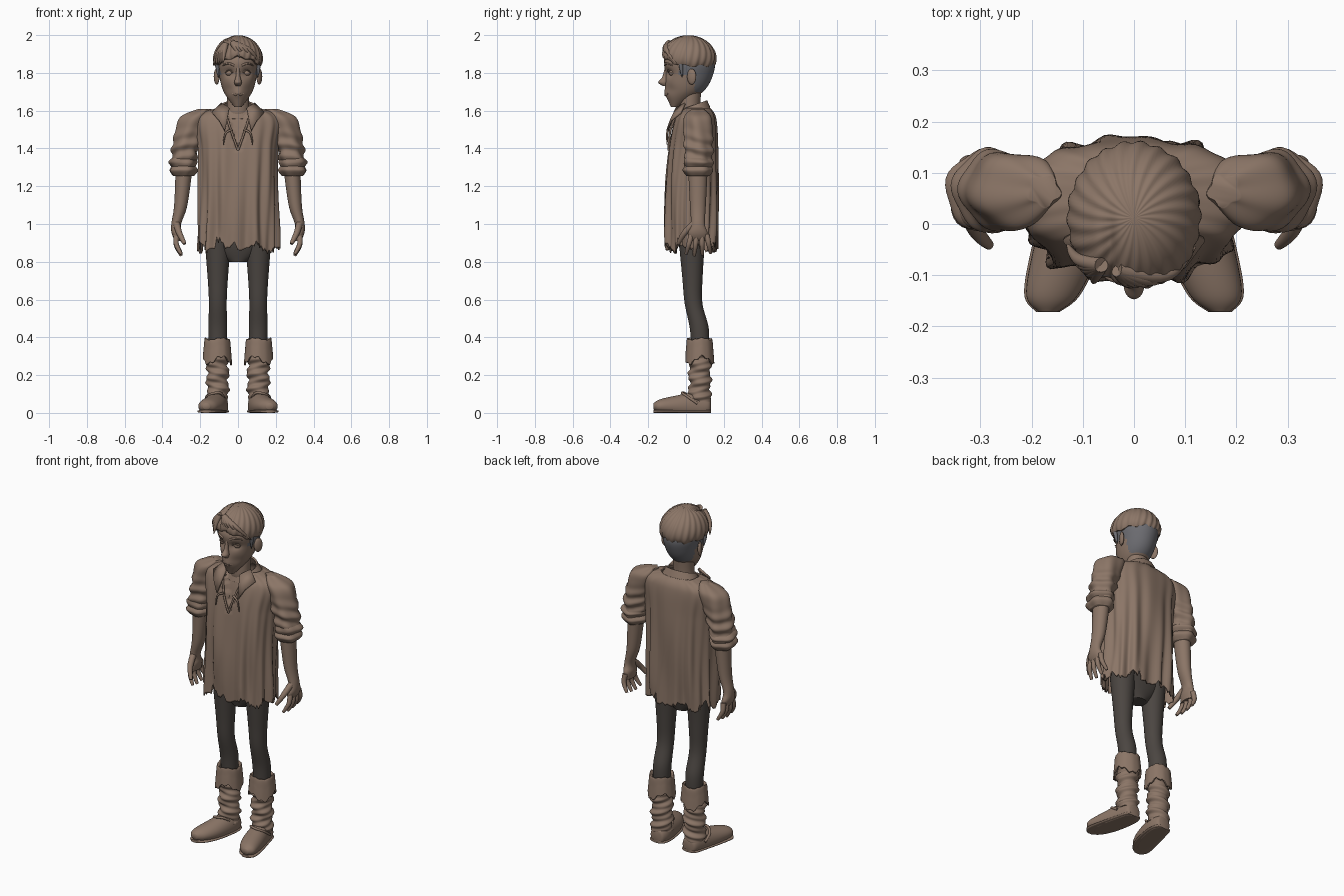
import bpy, bmesh, random
from math import sin, cos, pi, exp, copysign
from mathutils import Vector, Matrix

random.seed(4)
if "Cube" in bpy.data.objects:
    bpy.data.objects.remove(bpy.data.objects["Cube"])


def material(name, red, green, blue):
    mat = bpy.data.materials.new(name)
    mat.use_nodes = True
    mat.diffuse_color = (red, green, blue, 1)
    mat.node_tree.nodes["Principled BSDF"].inputs["Base Color"].default_value = mat.diffuse_color
    return mat


BROWN = material("warm brown", .26, .18, .135)
DARK = material("dark trouser grey", .07, .06, .053)
GREY = material("cropped hair grey", .15, .15, .165)


def finish(name, bm, materials, mirror=False, thick=0):
    mesh = bpy.data.meshes.new(name)
    bm.to_mesh(mesh)
    bm.free()
    for mat in materials:
        mesh.materials.append(mat)
    part = bpy.data.objects.new(name, mesh)
    bpy.context.collection.objects.link(part)
    bpy.ops.object.select_all(action='DESELECT')
    part.select_set(True)
    bpy.context.view_layer.objects.active = part
    bpy.ops.object.shade_smooth_by_angle(angle=1)
    if thick:
        part.modifiers.new("Thickness", 'SOLIDIFY').thickness = thick
    if mirror:
        part.modifiers.new("Mirror", 'MIRROR').use_mirror_merge = False


# Smooth value at t along evenly spaced keys; a single number stays constant
def sample(keys, t):
    if isinstance(keys, (int, float)):
        return keys
    last = len(keys) - 1
    i = min(int(t * last), last - 1)
    f = t * last - i
    before, start, end, after = (keys[max(0, min(last, i + k))] for k in range(-1, 3))
    return (start + f * (end - before) / 2
            + f * f * (before - 2.5 * start + 2 * end - after / 2)
            + f ** 3 * (3 * (start - end) + after - before) / 2)


# Skin over rings along z, or along y when lying; reshape(angle, t, point) sculpts it
def loft(name, materials, along, width, depth=None, x=0, across=0, lying=False, sides=32, rings=30,
         reshape=None, cap=True, square=1, paint=None, **options):
    bm = bmesh.new()
    loops = []
    for step in range(rings + 1):
        t = step / rings
        w = sample(width, t)
        d = w if depth is None else sample(depth, t)
        loop = []
        for j in range(sides):
            a = 2 * pi * j / sides
            u = sample(x, t) + w * copysign(abs(cos(a)) ** square, cos(a))
            v = sample(across, t) + d * copysign(abs(sin(a)) ** square, sin(a))
            h = sample(along, t)
            point = Vector((u, h, v) if lying else (u, v, h))
            loop.append(bm.verts.new(reshape(a, t, point) if reshape else point))
        loops.append(loop)
    for low, high in zip(loops, loops[1:]):
        for j in range(sides):
            bm.faces.new((low[j - 1], low[j], high[j], high[j - 1]))
    if cap:
        bm.faces.new(loops[0])
        bm.faces.new(loops[-1])
    bmesh.ops.recalc_face_normals(bm, faces=bm.faces)
    if paint:
        for face in bm.faces:
            face.material_index = paint(face.calc_center_median())
    finish(name, bm, materials, **options)


# Round strand through points, thinning towards its tip
def strand(name, points, radius, tip=.5, mat=BROWN, **options):
    curve = bpy.data.curves.new(name, 'CURVE')
    curve.dimensions, curve.bevel_depth, curve.use_fill_caps = '3D', radius, True
    path = curve.splines.new('POLY')
    path.points.add(15)
    for i, node in enumerate(path.points):
        t = i / 15
        node.co = [sample(keys, t) for keys in zip(*points)] + [1]
        node.radius = 1 - (1 - tip) * t * t
    holder = bpy.data.objects.new(name, curve)
    mesh = bpy.data.meshes.new_from_object(holder)
    bpy.data.objects.remove(holder)
    bm = bmesh.new()
    bm.from_mesh(mesh)
    bpy.data.meshes.remove(mesh)
    finish(name, bm, [mat], **options)


def ball(name, centre, size, turn=0):
    bm = bmesh.new()
    matrix = Matrix.Translation(centre) @ Matrix.Rotation(turn, 4, 'Z') @ Matrix.Diagonal((*size, 1))
    bmesh.ops.create_uvsphere(bm, u_segments=20, v_segments=12, radius=1, matrix=matrix)
    finish(name, bm, [BROWN], mirror=True)


def bump(distance, reach):
    return exp(-(distance / reach) ** 2)


def outward(a):
    return Vector((cos(a), sin(a), 0))


# Head with eye sockets, hollow cheeks and a cropped grey nape
def face_shape(a, t, p):
    if sin(a) < 0:
        p.y += .016 * bump(abs(p.x) - .045, .024) * bump(p.z - 1.8, .022)
        p.y += .01 * bump(abs(p.x) - .055, .03) * bump(p.z - 1.71, .03)
        p.y -= .006 * bump(p.x, .03) * bump(p.z - 1.69, .02)
    return p


def is_cropped(c):
    return int((c.y > .045 and c.z > 1.7) or (c.y > -.035 and c.z > 1.79))


loft("head", [BROWN, GREY], (1.62, 1.7, 1.79, 1.87, 1.96), (.02, .076, .1, .107, .06), (.02, .1, .125, .13, .07),
     across=(-.06, -.01, .018, .018, .018), sides=64, rings=60, reshape=face_shape, paint=is_cropped)
loft("neck", [BROWN], (1.5, 1.6, 1.74), (.08, .06, .06), .055, across=(.045, .02, .03))
loft("nose", [BROWN], (1.83, 1.78, 1.75, 1.73), (.008, .012, .02, .012), (.006, .015, .027, .012),
     across=(-.106, -.11, -.12, -.11), sides=20)
ball("eye", (.046, -.07, 1.8), (.021, .021, .017))
ball("ear", (.113, .03, 1.78), (.012, .026, .042), turn=-.45)
strand("eyelid", [(.024, -.09, 1.8), (.046, -.096, 1.815), (.07, -.078, 1.8)], .004, mirror=True)
strand("eyebrow", [(.02, -.11, 1.84), (.05, -.104, 1.85), (.08, -.07, 1.84)], .006, mirror=True)
for label, middle in (("upper_lip", 1.694), ("lower_lip", 1.682)):
    strand(label, [(-.03, -.094, 1.69), (0, -.11, middle), (.03, -.094, 1.69)], .005, tip=1)


# Swept hair with ridges and a side parting
HAIR_CENTRE = Vector((0, .012, 1.857))


def hair_shape(a, t, p):
    front = max(0, -sin(a))
    reach = min(t / .92, 1)
    polar = reach * (1.73 - .38 * front ** 2 + .05 * sin(9 * a))
    size = 1 + .02 * sin(22 * a + 5 * polar) * sin(polar) - .1 * reach ** 8
    if t > .97:
        size *= .78
    spot = Vector((cos(a) * sin(polar) * .134, sin(a) * sin(polar) * .153, cos(polar) * .142))
    if spot.y < .03:
        size -= .1 * bump(spot.x + .05, .014) * min(1, (.03 - spot.y) * 12)
    return HAIR_CENTRE + spot * size


def fan(name, root, first_tip, last_tip):
    for k in range(5):
        tip = Vector(first_tip).lerp(Vector(last_tip), k / 4)
        middle = (Vector(root).lerp(tip, .5) - HAIR_CENTRE).normalized() * .143 + HAIR_CENTRE
        strand(f"{name}_{k}", [root, middle, tip], .015, tip=.1)


loft("swept_hair", [BROWN], 0, 0, sides=128, rings=32, reshape=hair_shape)
fan("temple_lock", (-.065, -.08, 1.955), (-.08, -.115, 1.85), (-.13, -.04, 1.84))
fan("brow_lock", (-.03, -.09, 1.96), (.01, -.115, 1.88), (.12, -.045, 1.84))
strand("sideburn", [(.108, -.03, 1.87), (.108, -.025, 1.82), (.103, -.02, 1.775)], .012, tip=.1, mat=GREY, mirror=True)

# Loose shirt with hanging folds, a torn hem and an open neck slit
HEM_SIDES = 120
tears = [random.uniform(-.015, .015) + .02 * sin(.4 * i) + (.04 if random.random() < .08 else 0)
         for i in range(HEM_SIDES)]


def shirt_shape(a, t, p):
    droop = max(0, min(1, (1.55 - p.z) / .6))
    fold = .007 * sin(11 * a + 2 * p.z) + .006 * sin(17 * a - 3 * p.z) + .004 * sin(5 * a + 9 * p.z)
    p += outward(a) * fold * (.25 + droop)
    p.z += max(0, min(1, (1 - p.z) / .13)) * tears[round(a / (2 * pi) * HEM_SIDES)]
    if sin(a) < 0 and abs(p.x) < (p.z - 1.39) / 3:
        p.y += .02
    return p


def tilt(a, t, p):
    p.z += (p.y - .04) * .35
    return p


loft("shirt", [BROWN], (.87, 1.15, 1.4, 1.56, 1.615), (.21, .205, .21, .222, .11), (.132, .138, .128, .107, .07),
     across=(.028, .03, .038, .05, .055), sides=HEM_SIDES, rings=64, square=.82, reshape=shirt_shape,
     cap=False, thick=.008)
loft("collar_band", [BROWN], (1.585, 1.63), (.115, .085), (.085, .068), across=.044, reshape=tilt, cap=False, thick=.01)
flap = bmesh.new()
hinge, *edge = [flap.verts.new(v) for v in
                ((.045, -.045, 1.61), (.085, 0, 1.635), (.135, -.025, 1.585), (.1, -.075, 1.545), (.07, -.094, 1.49))]
for start, end in zip(edge, edge[1:]):
    flap.faces.new((hinge, start, end))
finish("collar_flap", flap, [BROWN], mirror=True, thick=.012)
strand("neck_slit_edge", [(0, -.092, 1.39), (.035, -.084, 1.49), (.065, -.05, 1.585)], .006, tip=1, mirror=True)
strand("neck_lace", [(.03, -.09, 1.5), (.065, -.1, 1.48), (.078, -.1, 1.42)], .006, mirror=True)


# Gathered sleeves and rolled cuffs
def gathers(a, t, p):
    pinch = .007 * sin(95 * p.z + 2 * sin(a + .5)) * bump(p.z - 1.39, .08)
    return p + outward(a) * (pinch + .004 * sin(5 * a + 14 * p.z))


loft("sleeve", [BROWN], (1.61, 1.57, 1.5, 1.4, 1.3), (.03, .078, .077, .07, .06), (.03, .07, .075, .075, .07),
     x=(.175, .222, .25, .277, .29), across=.065, sides=48, rings=60, reshape=gathers, mirror=True)
for label, middle in (("upper_cuff", 1.325), ("lower_cuff", 1.285)):
    loft(label, [BROWN], (middle + .03, middle, middle - .03), (.055, .074, .055), (.062, .08, .06),
         x=.29, across=.062, sides=40, reshape=gathers, mirror=True)

# Arms, hands, fingers and thumbs
loft("forearm_and_palm", [BROWN], (1.3, 1.1, 1, .95, .91), (.045, .035, .026, .026, .014),
     (.052, .042, .037, .052, .042), x=(.285, .303, .327, .325, .318), across=.063, mirror=True)
for k in range(4):
    spread = k / 3
    knuckle = Vector((.325, .03 + .08 * spread, .945))
    fingertip = Vector((.3, .13 * spread, .83 + .025 * abs(spread - .4)))
    bend = knuckle.lerp(fingertip, .5) + Vector((.014, 0, 0))
    strand(f"finger_{k}", [knuckle, bend, fingertip], .015, mirror=True)
strand("thumb", [(.325, .04, 1), (.31, -.01, .95), (.282, -.042, .895)], .018, mirror=True)

# Trousers
loft("hips", [DARK], (.8, .9, 1.05), (.05, .16, .16), (.045, .07, .08), across=.03)
loft("trouser_leg", [DARK], (.98, .72, .58, .45, .33), (.075, .054, .047, .05, .046),
     x=.107, across=(.03, .034, .04, .07, .075), mirror=True)


# Slouched boots with ragged turned-down cuffs
def slouch(a, t, p):
    return p + outward(a) * (.006 * sin(75 * p.z + 2 * sin(a + 1)) + .004 * sin(170 * p.z - 2 * a))


def ragged(a, t, p):
    p.z += (1 - t) * (.02 * sin(3 * a + 1) + .008 * sin(11 * a))
    return p


def flatten(a, t, p):
    p.z = max(0, p.z)
    return p


loft("boot_shaft", [BROWN], (.06, .37), .057, x=.108, across=.073, sides=40, rings=60, reshape=slouch, mirror=True)
loft("boot_cuff", [BROWN], (.28, .34, .39, .38), (.077, .072, .066, .05), x=.109, across=.073, sides=48,
     reshape=ragged, cap=False, mirror=True, thick=.008)
shoe_line = (.132, .12, .06, -.06, -.14, -.172)
shoe_centre = (.106, .106, .11, .136, .16, .168)
shoe_width = (.02, .044, .058, .063, .05, .018)
loft("boot_foot", [BROWN], shoe_line, shoe_width, (.03, .05, .075, .055, .036, .016), x=shoe_centre,
     across=.035, lying=True, reshape=flatten, mirror=True)
loft("boot_sole", [BROWN], shoe_line, [w + .004 for w in shoe_width], .008, x=shoe_centre,
     across=.008, lying=True, square=.6, mirror=True)
strand("boot_strap", [(.068, .06, .05), (.085, 0, .1), (.125, -.02, .105), (.165, .01, .085), (.168, .06, .05)],
       .007, tip=1, mirror=True)
